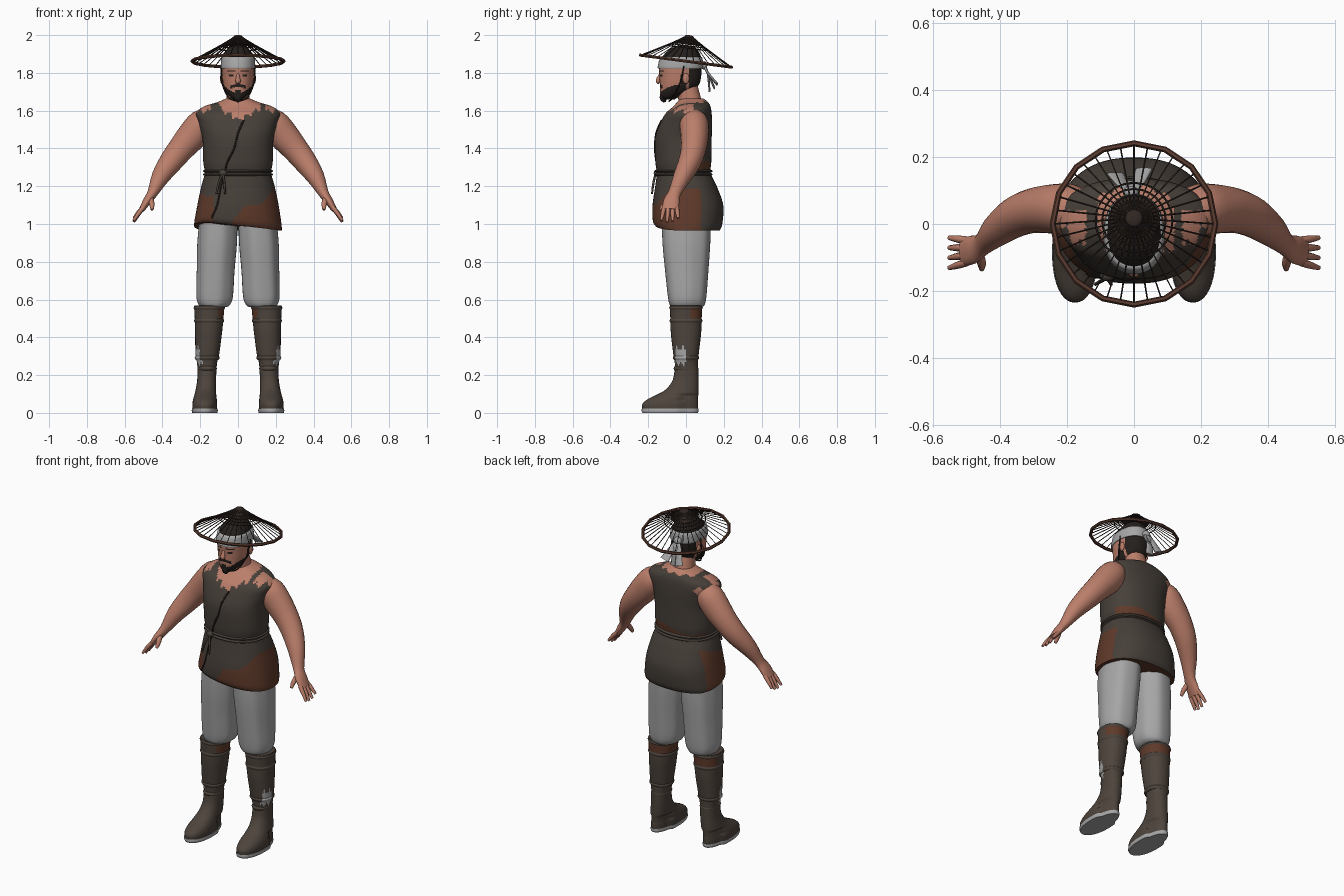
import bpy, bmesh, math
from mathutils import Vector, Matrix

cube = bpy.data.objects.get("Cube")
if cube:
    bpy.data.objects.remove(cube)


def material(name, *rgb):
    m = bpy.data.materials.new(name)
    m.use_nodes = True
    m.diffuse_color = (*rgb, 1)
    m.node_tree.nodes["Principled BSDF"].inputs["Base Color"].default_value = (*rgb, 1)
    return m


SKIN = material("skin", .50, .21, .145)
CLOTH = material("dark cloth", .062, .050, .041)
RUST = material("rust cloth", .115, .042, .023)
GREY = material("grey linen", .38, .38, .38)
BOOT = material("boot leather", .075, .057, .045)
HAIR = material("black hair", .018, .014, .012)
WICKER = material("dark wicker", .03, .02, .016)
RIM = material("rim wood", .10, .042, .028)


def resample(rows, steps):
    """Smooth (Catmull-Rom) in-between rows."""
    out = []
    for i in range(len(rows) - 1):
        a, b, c, d = (rows[min(max(i + k, 0), len(rows) - 1)] for k in (-1, 0, 1, 2))
        for s in range(steps):
            t = s / steps
            out.append(tuple(q + .5 * t * (r - p + t * (2*p - 5*q + 4*r - w + t * (3*(q - r) + w - p)))
                             for p, q, r, w in zip(a, b, c, d)))
    return out + [tuple(rows[-1])]


def skin_rings(bm, rings):
    """Join rings of points with quads and cap both ends."""
    vs = [[bm.verts.new(p) for p in ring] for ring in rings]
    n = len(vs[0])
    for a, b in zip(vs, vs[1:]):
        for k in range(n):
            bm.faces.new((a[k], a[(k+1) % n], b[(k+1) % n], b[k])).smooth = True
    bm.faces.new(vs[0][::-1])
    bm.faces.new(vs[-1])


def stack(bm, rows, n=32, steps=4, power=2.2, pleat=0):
    """Loft horizontal rounded sections: (z, cx, cy, rx, ry)."""
    rings = []
    for z, cx, cy, rx, ry in resample(rows, steps):
        ring = []
        for k in range(n):
            a = 2 * math.pi * k / n
            c, s = math.cos(a), math.sin(a)
            f = 1 + pleat * math.cos(7 * a)
            ring.append((cx + f * rx * math.copysign(abs(c) ** (2/power), c),
                         cy + f * ry * math.copysign(abs(s) ** (2/power), s), z))
        rings.append(ring)
    skin_rings(bm, rings)


def tube(bm, rows, n=8, steps=3):
    """Sweep an oval along a path: (x, y, z, thickness, breadth)."""
    rows = resample(rows, steps)
    pts = [Vector(r[:3]) for r in rows]
    rings = []
    for i, p in enumerate(pts):
        t = (pts[min(i + 1, len(pts) - 1)] - pts[max(i - 1, 0)]).normalized()
        ref = Vector((0, 1, 0)) if abs(t.y) < .9 else Vector((1, 0, 0))
        v = (ref - t * t.dot(ref)).normalized()
        u = t.cross(v)
        rings.append([p + u * rows[i][3] * math.cos(2*math.pi*k/n) + v * rows[i][4] * math.sin(2*math.pi*k/n)
                      for k in range(n)])
    skin_rings(bm, rings)


def ball(bm, loc, size):
    r = bmesh.ops.create_uvsphere(bm, u_segments=16, v_segments=10, radius=1,
                                  matrix=Matrix.Translation(loc) @ Matrix.Diagonal((*size, 1)))
    for f in {f for v in r["verts"] for f in v.link_faces}:
        f.smooth = True


def finish(bm, name, mats, rule=None, flip=False):
    if flip:
        bmesh.ops.scale(bm, vec=(-1, 1, 1), verts=bm.verts)
    bmesh.ops.recalc_face_normals(bm, faces=bm.faces)
    if rule:
        for f in bm.faces:
            f.material_index = rule(*f.calc_center_median())
    me = bpy.data.meshes.new(name)
    bm.to_mesh(me)
    bm.free()
    for m in mats:
        me.materials.append(m)
    ob = bpy.data.objects.new(name, me)
    bpy.context.collection.objects.link(ob)
    return ob


def zig(v):
    return abs(v % 1 - .5) * 2


# Tunic with ragged neckline and rust patches
TUNIC = [(.965, 0, .008, .232, .17), (1.0, 0, .008, .23, .184), (1.1, 0, .01, .215, .187),
         (1.2, 0, 0, .194, .163), (1.27, 0, -.012, .176, .143), (1.33, 0, -.014, .184, .148),
         (1.45, 0, -.014, .188, .15), (1.53, 0, 0, .208, .138), (1.585, 0, .014, .222, .122),
         (1.62, 0, .03, .185, .1), (1.645, 0, .035, .11, .082), (1.665, 0, .03, .062, .06)]


def tunic_rule(x, y, z):
    if y < .05 and abs(x - .01) < .11 and z > 1.535 + .55 * abs(x - .01) + .035 * zig(x * 22):
        return 1
    if .145 < abs(x) < .23 and -.07 < y < .04 and z > 1.585 + .025 * zig(x * 25):
        return 1
    if z > 1.64 + .012 * zig(x * 15) or abs(x + .16) + abs(z - 1.575) < .03 and y > .05:
        return 1
    if z < 1.25 and y < .08 and x > -.03 and z < 1.05 + .6 * x + .02 * math.sin(40 * x):
        return 2
    if z < 1.18 + .3 * y and x < -.13 and y < .1:
        return 2
    return 2 if y > .04 and 1.285 < z < 1.315 + .02 * math.sin(14 * x) else 0


bm = bmesh.new()
stack(bm, TUNIC, n=112, steps=7, power=2.3)
for v in bm.verts:  # slanted hem
    low = max(0, (1.1 - v.co.z) / .135)
    v.co.z += low * .055 * (.5 - 2.1 * v.co.x) * min(1, max(0, .5 - 4 * v.co.y))
finish(bm, "tunic", [CLOTH, SKIN, RUST], tunic_rule)


def front_y(x, z):
    r = min(resample(TUNIC, 7), key=lambda q: abs(q[0] - z))
    return r[2] - r[4] * (1 - min(1, abs(x / r[3])) ** 2.3) ** (1 / 2.3)


# Front overlap seam, belt cords, knot and hanging ends
bm = bmesh.new()
seam = [(.03, 1.55), (.0, 1.48), (-.02, 1.4), (-.055, 1.33), (-.07, 1.27), (-.09, 1.2), (-.11, 1.1), (-.14, 1.03)]
tube(bm, [(x, front_y(x, z), z, .005, .005) for x, z in seam], n=6)
finish(bm, "overlap_seam", [HAIR])
bm = bmesh.new()
for z in (1.262, 1.28):
    stack(bm, [(z - .009, 0, -.012, .174, .142), (z, 0, -.012, .186, .154), (z + .009, 0, -.012, .174, .142)], n=48)
ball(bm, (-.08, -.155, 1.27), (.022, .016, .018))
for dx in (-.035, .012):
    tube(bm, [(-.08, -.16, 1.27, .006, .006), (-.08 + dx * .6, -.172, 1.22, .006, .006),
              (-.08 + dx, -.18, 1.16, .005, .005)])
finish(bm, "belt", [CLOTH])


# Legs, boots and arms, made on the +x side and mirrored
def boot_rule(x, y, z):
    if abs(x) > .185 and -.055 < y < .0 and .25 + .02 * zig(y * 40) < z < .36 - .03 * zig(y * 30):
        return 1
    return 2 if z > .5 and (y > .02 or abs(x) < .1) and z < .548 else 0


for side, flip in (("left", False), ("right", True)):
    bm = bmesh.new()
    stack(bm, [(.56, .125, .006, .068, .08), (.575, .124, .006, .085, .093), (.62, .122, .006, .097, .102),
               (.75, .117, .004, .1, .114), (.9, .109, .002, .105, .126), (1.05, .1, .002, .1, .13)],
          n=56, pleat=.014)
    finish(bm, side + "_trouser_leg", [GREY], flip=flip)

    bm = bmesh.new()
    stack(bm, [(.2, .164, .003, .047, .06), (.27, .164, .002, .054, .062), (.3, .163, 0, .062, .066),
               (.42, .156, 0, .071, .08), (.5, .153, 0, .076, .083), (.565, .152, 0, .08, .086)], n=48, steps=6)
    for z, cx, rx, ry in ((.488, .153, .08, .087), (.556, .152, .083, .089), (.292, .163, .066, .07), (.235, .164, .052, .066)):
        stack(bm, [(z - .012, cx, 0, rx - .006, ry - .006), (z, cx, 0, rx, ry), (z + .012, cx, 0, rx - .006, ry - .006)], n=40)
    finish(bm, side + "_boot_shaft", [BOOT, GREY, RUST], boot_rule, flip)

    for part, mat, rows in (
            ("_boot_foot", BOOT, [(.018, .176, -.084, .065, .147), (.045, .176, -.084, .066, .148),
                                  (.07, .175, -.072, .063, .135), (.095, .173, -.046, .058, .111),
                                  (.125, .17, -.02, .054, .086), (.175, .166, -.002, .05, .068),
                                  (.235, .164, .003, .05, .063)]),
            ("_boot_sole", GREY, [(0, .176, -.084, .066, .147), (.01, .176, -.084, .069, .151),
                                  (.022, .176, -.084, .068, .15)])):
        bm = bmesh.new()
        stack(bm, rows, n=40)
        for v in bm.verts:  # narrow heel, arched sole
            if v.co.z < .1:
                v.co.x = .173 + (v.co.x - .173) * (.8 if v.co.y > -.03 else 1.0)
        finish(bm, side + part, [mat], flip=flip)

    bm = bmesh.new()
    tube(bm, [(.15, .04, 1.55, .06, .06), (.19, .043, 1.53, .078, .076), (.24, .045, 1.47, .08, .074),
              (.3, .04, 1.4, .07, .067), (.355, .02, 1.33, .062, .06), (.41, -.02, 1.25, .048, .048),
              (.452, -.06, 1.165, .028, .034), (.482, -.077, 1.12, .022, .043), (.51, -.083, 1.075, .015, .042)], n=24)
    for i in range(4):
        y, reach = -.115 + .022 * i, (.9, 1, .95, .75)[i]
        tube(bm, [(.5, y, 1.09, .012, .012), (.527, y - .008 + .004 * i, 1.09 - .038 * reach, .011, .011),
                  (.552, y - .016 + .008 * i, 1.09 - .08 * reach, .007, .007)])
    tube(bm, [(.465, -.085, 1.14, .016, .016), (.456, -.115, 1.105, .014, .014), (.455, -.135, 1.075, .008, .008)])
    finish(bm, side + "_arm", [SKIN], flip=flip)


# Head with painted hair, beard, moustache, brows and eyes
def head_rule(x, y, z):
    ax = abs(x)
    if y > .015 and z > 1.715 or z > 1.86:
        return 1
    if z < 1.695 + 7 * x * x and y < -.01 or ax > .06 and z < 1.79 and -.03 < y < .0:
        return 1
    if y > -.07:
        return 0
    stache = ax < .042 and 1.729 - .3 * ax < z < 1.747 - .35 * ax
    brow = .014 < ax < .058 and 1.804 < z < 1.815
    eye = .022 < ax < .048 and 1.783 < z < 1.791
    return 1 if stache or brow or eye or ax < .014 and z < 1.712 else 0


bm = bmesh.new()
stack(bm, [(1.66, 0, -.09, .025, .03), (1.675, 0, -.083, .045, .05), (1.7, 0, -.06, .064, .077),
           (1.735, 0, -.036, .077, .102), (1.78, 0, -.03, .083, .11), (1.84, 0, -.03, .085, .113),
           (1.89, 0, -.022, .077, .1), (1.93, 0, -.012, .052, .066), (1.945, 0, -.01, .02, .025)], n=96, steps=9)
finish(bm, "head", [SKIN, HAIR], head_rule)
bm = bmesh.new()
tube(bm, [(0, -.13, 1.8, .007, .008), (0, -.145, 1.772, .011, .01), (0, -.148, 1.755, .015, .012),
          (0, -.138, 1.748, .008, .008)], n=12)
for s in (-1, 1):
    ball(bm, (s * .086, .0, 1.77), (.009, .018, .028))
stack(bm, [(1.58, 0, .04, .09, .075), (1.64, 0, .025, .064, .062), (1.74, 0, .0, .056, .06)])
finish(bm, "nose_ears_and_neck", [SKIN])
bm = bmesh.new()
tube(bm, [(0, -.105, 1.69, .03, .03), (0, -.118, 1.665, .022, .022), (0, -.112, 1.645, .006, .006)], n=12)
for s in (-1, 1):
    tube(bm, [(s * .09, -.01, 1.84, .004, .004), (s * .085, -.03, 1.75, .004, .004),
              (s * .05, -.07, 1.67, .004, .004), (0, -.09, 1.65, .004, .004)], n=6)
finish(bm, "goatee_and_chin_cord", [HAIR])

# Headband with knot and loose tails
bm = bmesh.new()
stack(bm, [(1.822, 0, -.03, .088, .116), (1.83, 0, -.03, .092, .12), (1.875, 0, -.026, .088, .114),
           (1.885, 0, -.025, .08, .105)], n=48)
ball(bm, (-.01, .095, 1.84), (.024, .018, .022))
for x, y, z in ((-.055, .15, 1.72), (-.01, .125, 1.70), (.03, .165, 1.74)):
    tube(bm, [(-.01, .095, 1.84, .012, .006), ((x - .01) / 2, .115, 1.8, .018, .006), (x, y, z, .027, .005)])
finish(bm, "headband", [GREY])

# Wicker hat: ribs, hoops, crown and rim, tilted backwards
TILT = Matrix.Translation((0, 0, 1.862)) @ Matrix.Rotation(math.radians(-7.5), 4, "X")
RIBS = 36
bm = bmesh.new()
for k in range(RIBS):
    a = 2 * math.pi * k / RIBS
    tube(bm, [(r * math.cos(a), r * math.sin(a), z, .0025, .0025)
              for r, z in ((.02, .13), (.09, .085), (.243, .0))], n=4, steps=2)
for r, z in ((.035, .12), (.055, .107), (.075, .094), (.095, .082), (.115, .07)):
    tube(bm, [(r * math.cos(t * math.pi / 12), r * math.sin(t * math.pi / 12), z, .003, .003)
              for t in range(25)], n=4, steps=1)
stack(bm, [(.088, 0, 0, .075, .075), (.112, 0, 0, .042, .042), (.124, 0, 0, .028, .028),
           (.134, 0, 0, .023, .023), (.139, 0, 0, .01, .01)], n=24, power=2)
finish(bm, "hat_ribs_and_crown", [WICKER]).matrix_world = TILT
bpy.ops.mesh.primitive_torus_add(major_segments=16, minor_segments=6, major_radius=.243, minor_radius=.009)
rim = bpy.context.object
rim.name = "hat_rim"
rim.data.materials.append(RIM)
rim.matrix_world = TILT
